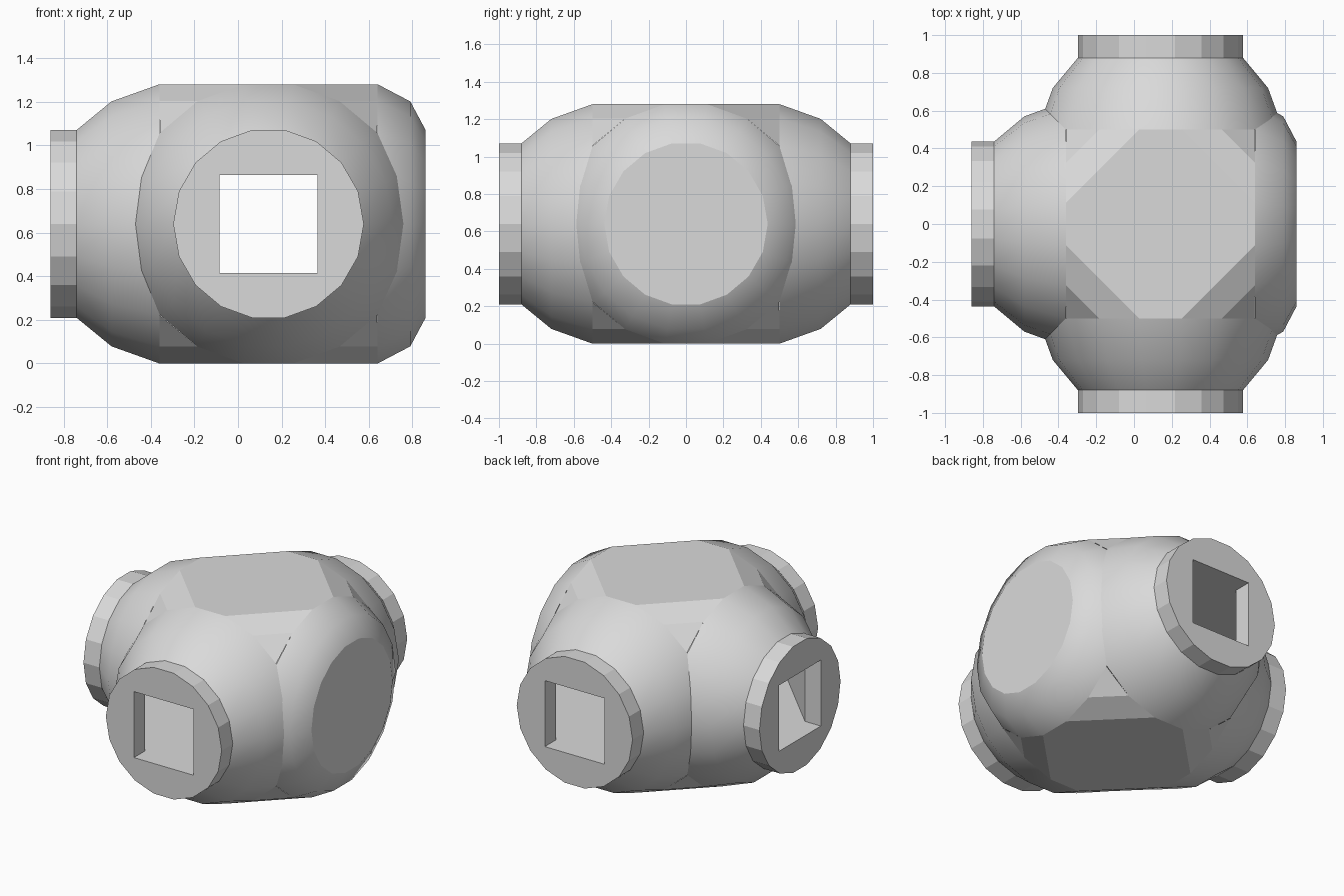
import bpy, bmesh, math
from mathutils import Vector, Matrix

if "Cube" in bpy.data.objects:
    bpy.data.objects.remove(bpy.data.objects["Cube"], do_unlink=True)

CENTRE = Vector((0.14, 0, 0.64))
SIDES = 18
HOLE = 0.225        # half width of the square bore
R_END, R_MID, R_CORE = 0.437, 0.57, 0.65
CORE, MID, END, FACE = 0.5, 0.72, 0.88, 1.0

grey = bpy.data.materials.new("light grey")
grey.use_nodes = True
COLOUR = (0.7, 0.7, 0.7, 1)
grey.diffuse_color = COLOUR
grey.node_tree.nodes["Principled BSDF"].inputs["Base Color"].default_value = COLOUR


def finish(name, bm, turn=0, smooth=False):
    """Turn the part about the vertical axis and add it to the scene."""
    bm.transform(Matrix.Translation(CENTRE) @ Matrix.Rotation(turn, 4, "Z"))
    mesh = bpy.data.meshes.new(name)
    bm.to_mesh(mesh)
    bm.free()
    mesh.materials.append(grey)
    for poly in mesh.polygons:
        poly.use_smooth = smooth
    obj = bpy.data.objects.new(name, mesh)
    bpy.context.collection.objects.link(obj)


def loop(bm, points):
    verts = [bm.verts.new(p) for p in points]
    return verts


def circle(x, r):
    """Ring of points around the x axis."""
    angles = [math.tau * i / SIDES for i in range(SIDES)]
    return [(x, r * math.cos(a), r * math.sin(a)) for a in angles]


def square(x):
    return [(x, y * HOLE, z * HOLE) for y, z in ((1, 1), (-1, 1), (-1, -1), (1, -1))]


def bridge(bm, a, b):
    n = len(a)
    return [bm.faces.new((a[i], a[(i + 1) % n], b[(i + 1) % n], b[i])) for i in range(n)]


def shoulder(name, turn, profile):
    """Rounded arm of the body, turned around its own axis."""
    bm = bmesh.new()
    rings = [loop(bm, circle(x, r)) for x, r in profile]
    for a, b in zip(rings, rings[1:]):
        bridge(bm, b, a)
    finish(name, bm, turn, smooth=True)


def collar(name, turn):
    """Flat-sided collar with a square bore."""
    bm = bmesh.new()
    outer = [loop(bm, circle(x, R_END)) for x in (END, FACE)]
    inner = [loop(bm, square(x)) for x in (END, FACE)]
    bridge(bm, outer[1], outer[0])
    bridge(bm, inner[0], inner[1])
    for k in (0, 1):
        rim = [bm.edges.get((ring[i - 1], ring[i]))
               for ring in (outer[k], inner[k]) for i in range(len(ring))]
        bmesh.ops.triangle_fill(bm, edges=rim, use_beauty=True)
    bmesh.ops.recalc_face_normals(bm, faces=bm.faces)
    finish(name, bm, turn)


# Rounded arms and collars; the left arm is shorter and closed by a plate
long_profile = [(CORE, R_CORE), (MID, R_MID), (END, R_END)]
short_profile = [(CORE, R_CORE), (0.65, R_MID), (0.72, R_END)]
for side, turn in (("back", math.pi / 2), ("right", math.pi), ("front", -math.pi / 2)):
    shoulder(side + "_shoulder", turn, long_profile)
    collar(side + "_collar", turn)
shoulder("left_shoulder", 0, short_profile)

bm = bmesh.new()
bm.faces.new(loop(bm, circle(short_profile[-1][0], R_END)))
finish("left_end_plate", bm)

# Faceted crowns above and below, hulled over the ends of the arms
bm = bmesh.new()
for angle in (80, 60, 40):
    a = R_CORE * math.cos(math.radians(angle))
    h = R_CORE * math.sin(math.radians(angle))
    for sx in (-1, 1):
        for sy in (-1, 1):
            for sz in (-1, 1):
                bm.verts.new((sx * a, sy * CORE, sz * h))
                bm.verts.new((sx * CORE, sy * a, sz * h))
bmesh.ops.remove_doubles(bm, verts=bm.verts, dist=0.004)
bmesh.ops.convex_hull(bm, input=bm.verts)
bm.normal_update()
walls = [f for f in bm.faces if abs(f.normal.z) < 0.2]
bmesh.ops.delete(bm, geom=walls, context="FACES")
finish("crowns", bm)

# Inner chamber joining the bores, with slanted walls between them
bm = bmesh.new()
INNER = 0.7
plan = [(-END, HOLE), (-END, -HOLE), (-HOLE, -END), (HOLE, -END),
        (INNER, -HOLE), (INNER, HOLE), (HOLE, END), (-HOLE, END)]
floor = loop(bm, [(x, y, -HOLE) for x, y in plan])
roof = loop(bm, [(x, y, HOLE) for x, y in plan])
sides = bridge(bm, roof, floor)
bm.faces.new(floor)
bm.faces.new(roof[::-1])
bmesh.ops.delete(bm, geom=[sides[0], sides[2], sides[6]], context="FACES_ONLY")
finish("chamber", bm)
